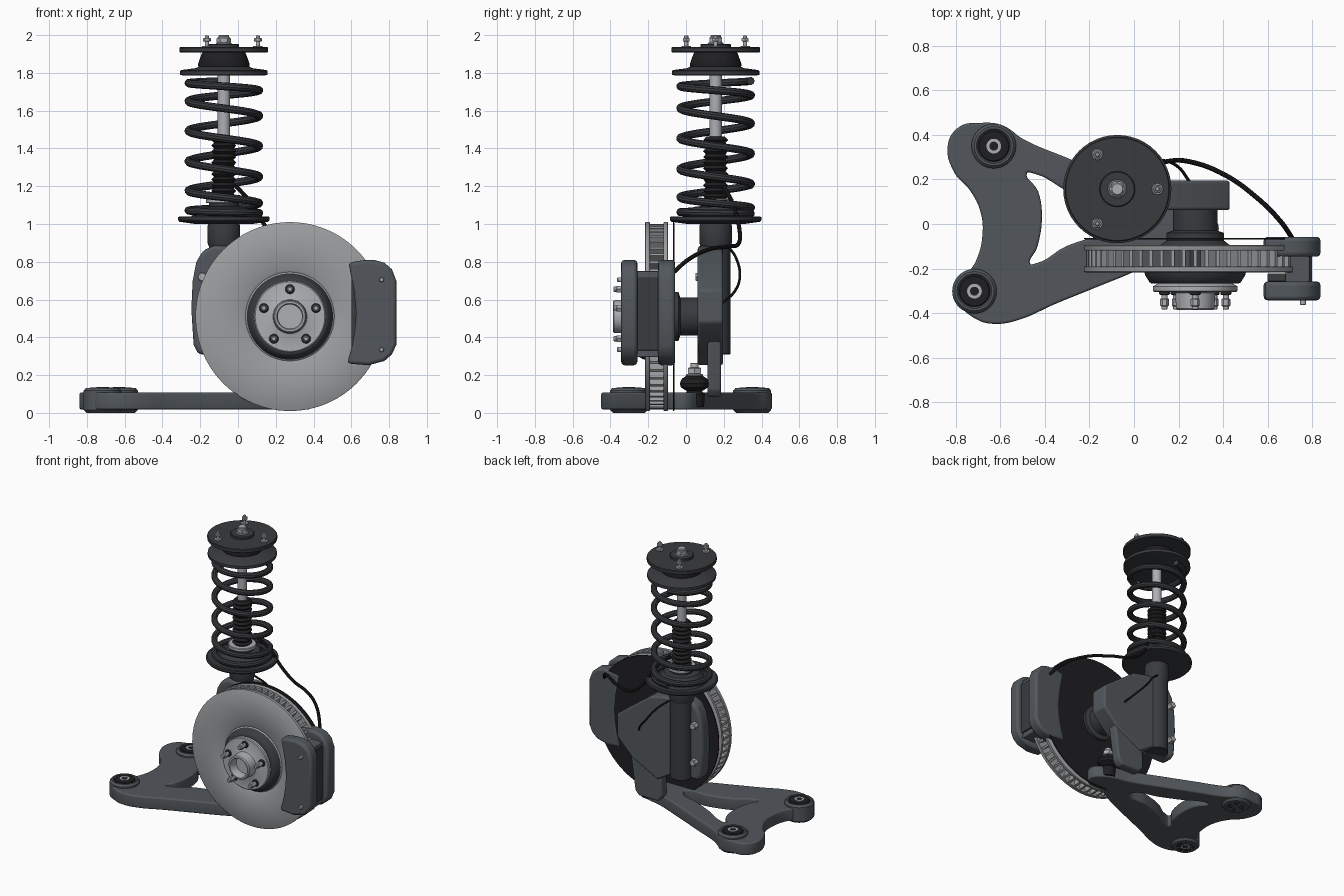
import bpy, bmesh, math
from mathutils import Matrix, Vector

if "Cube" in bpy.data.objects:
    bpy.data.objects.remove(bpy.data.objects["Cube"])

def mat(name, *c):
    m = bpy.data.materials.new(name)
    m.diffuse_color = (*c, 1)
    m.use_nodes = True
    m.node_tree.nodes["Principled BSDF"].inputs["Base Color"].default_value = m.diffuse_color
    return m

ARM = mat("cast_grey", .085, .097, .108)
DARK = mat("dark_metal", .04, .043, .048)
BLACK = mat("rubber", .014, .014, .016)
STEEL = mat("steel", .42, .43, .45)
DISC = mat("disc_steel", .33, .34, .35)

def finish(bm, name, m, loc=(0, 0, 0), rot=(0, 0, 0), bevel=0):
    bmesh.ops.remove_doubles(bm, verts=bm.verts, dist=1e-5)
    bmesh.ops.recalc_face_normals(bm, faces=bm.faces)
    me = bpy.data.meshes.new(name)
    bm.to_mesh(me)
    bm.free()
    o = bpy.data.objects.new(name, me)
    bpy.context.collection.objects.link(o)
    o.location, o.rotation_euler = loc, rot
    return dress(o, m, bevel)

def dress(o, m, bevel=0):
    o.data.materials.clear()
    o.data.materials.append(m)
    bpy.ops.object.select_all(action='DESELECT')
    o.select_set(True)
    bpy.context.view_layer.objects.active = o
    if bevel:
        b = o.modifiers.new("bevel", 'BEVEL')
        b.width, b.segments = bevel, 3
    bpy.ops.object.shade_smooth_by_angle(angle=math.radians(35))
    return o

def lathe(name, prof, loc, m, axis='z', seg=48):
    """Turn (radius, height) points round z, or round -y when axis is 'y'."""
    bm = bmesh.new()
    rings = [[bm.verts.new((r * math.cos(2 * math.pi * i / seg), r * math.sin(2 * math.pi * i / seg), h))
              for i in range(seg)] for r, h in prof]
    for a, b in zip(rings, rings[1:]):
        for i in range(seg):
            j = (i + 1) % seg
            bm.faces.new((a[i], a[j], b[j], b[i]))
    return finish(bm, name, m, loc, (math.pi / 2 if axis == 'y' else 0, 0, 0))

def cyl(name, r, h0, h1, loc, m, axis='z', seg=32, ch=.004):
    return lathe(name, [(0, h0), (r - ch, h0), (r, h0 + ch), (r, h1 - ch), (r - ch, h1), (0, h1)], loc, m, axis, seg)

def prism(name, pts, y0, y1, m, bevel=.01):
    """Extrude an x-z outline from y0 to y1."""
    bm = bmesh.new()
    f = bm.faces.new([bm.verts.new((x, y0, z)) for x, z in pts])
    g = bmesh.ops.extrude_face_region(bm, geom=[f])
    bmesh.ops.translate(bm, vec=(0, y1 - y0, 0), verts=[v for v in g['geom'] if isinstance(v, bmesh.types.BMVert)])
    return finish(bm, name, m, bevel=bevel)

def curve(name, splines, m, bevel, extrude=0, flat=False, loc=(0, 0, 0), res=10):
    cu = bpy.data.curves.new(name, 'CURVE')
    cu.dimensions = '2D' if flat else '3D'
    if flat:
        cu.fill_mode = 'BOTH'
    cu.bevel_depth, cu.extrude, cu.bevel_resolution, cu.resolution_u = bevel, extrude, 3, res
    cu.use_fill_caps = True
    for pts in splines:
        s = cu.splines.new('BEZIER')
        s.bezier_points.add(len(pts) - 1)
        s.use_cyclic_u = flat
        for p, c in zip(s.bezier_points, pts):
            p.co = (*c, 0) if len(c) == 2 else c
            p.handle_left_type = p.handle_right_type = 'AUTO'
    o = bpy.data.objects.new(name, cu)
    bpy.context.collection.objects.link(o)
    o.location = loc
    bpy.ops.object.select_all(action='DESELECT')
    o.select_set(True)
    bpy.context.view_layer.objects.active = o
    bpy.ops.object.convert(target='MESH')
    return dress(bpy.context.object, m)

# Strut: body, rod, bellows and spring seats
S = (-.075, .157, 0)
cyl("strut_tube", .079, .31, 1.12, S, DARK)
lathe("strut_collar", [(.079, .88), (.086, .9), (.086, .99), (.079, 1.01)], S, DARK)
cyl("dust_ring", .095, 1.11, 1.135, S, STEEL)
cyl("piston_rod", .033, 1.1, 1.99, S, STEEL)
bel = [(0, 1.13)]
for i in range(11):
    bel += [(.052, 1.13 + i * .03), (.066, 1.145 + i * .03)]
lathe("bellows", bel + [(.05, 1.462), (0, 1.465)], S, BLACK)
lathe("lower_spring_seat", [(.078, 1.0), (.15, 1.0), (.235, 1.012), (.243, 1.022), (.243, 1.036), (.235, 1.04),
                            (.178, 1.03), (.17, 1.045), (.15, 1.05), (.12, 1.09), (.078, 1.095), (.078, 1.0)], S, DARK)
lathe("upper_spring_seat", [(.033, 1.785), (.21, 1.785), (.232, 1.79), (.232, 1.81), (.225, 1.815), (.15, 1.825),
                            (.12, 1.84), (.033, 1.84), (.033, 1.785)], S, DARK)
lathe("mount_rubber", [(0, 1.835), (.135, 1.835), (.137, 1.845), (.118, 1.9), (.11, 1.912), (0, 1.912)], S, BLACK)
cyl("top_mount_plate", .235, 1.908, 1.936, S, DARK, seg=64)
cyl("mount_cap", .08, 1.93, 1.953, S, DARK)
cyl("top_washer", .042, 1.95, 1.96, S, STEEL)
cyl("top_nut", .038, 1.96, 1.985, S, STEEL, seg=6)
cyl("rod_tip", .028, 1.98, 2.0, S, STEEL)
for k in range(3):
    a = k * 2 * math.pi / 3
    p = (S[0] + .18 * math.cos(a), S[1] + .18 * math.sin(a), 0)
    cyl("mount_stud", .011, 1.93, 1.998, p, STEEL, seg=16)
    cyl("mount_stud_flange", .025, 1.936, 1.943, p, STEEL, seg=24, ch=.002)
    cyl("mount_stud_nut", .021, 1.965, 1.985, p, STEEL, seg=6)

# Coil spring with closed ends, heights given per turn
knots = [1.757, 1.68, 1.53, 1.37, 1.21, 1.085, 1.055]
pts = []
for i in range(6 * 12 + 1):
    t = i / 12
    k = min(int(t), 5)
    f = t - k
    p = [knots[max(0, min(6, k + d))] for d in (-1, 0, 1, 2)]
    z = p[1] + .5 * f * (p[2] - p[0] + f * (2 * p[0] - 5 * p[1] + 4 * p[2] - p[3] + f * (3 * (p[1] - p[2]) + p[3] - p[0])))
    a = math.radians(95) + t * 2 * math.pi
    pts.append((S[0] + .187 * math.cos(a), S[1] + .187 * math.sin(a), z))
curve("coil_spring", [pts], DARK, .021, res=4)

# Strut clamp and steering knuckle
prism("strut_clamp", [(-.21, .31), (-.235, .36), (-.247, .55), (-.24, .7), (-.22, .8), (-.185, .86), (-.13, .885),
                      (.0, .885), (.0, .31)], .062, .16, ARM, .02)
prism("knuckle", [(-.1, .85), (.03, .88), (.16, .85), (.43, .65), (.43, .48), (.31, .36), (.1, .25), (-.08, .36)],
      .062, .195, ARM, .012)
prism("knuckle_leg", [(.08, .4), (.33, .4), (.29, .12), (.26, .085), (.1, .085), (.07, .13)], .115, .185, ARM, .012)
for z in (.45, .72):
    cyl("clamp_bolt", .025, -.2, -.05, (-.19, 0, z), STEEL, 'y', 6)

# Brake disc, shield and hub, all turned about the wheel axis
W = (.275, 0, .51)
lathe("disc_front_plate", [(.2, .19), (.497, .19), (.5, .194), (.5, .214), (.494, .218), (.245, .218), (.235, .212),
                           (.225, .22), (.2, .22), (.2, .19)], W, DISC, 'y', 96)
lathe("disc_rear_plate", [(.3, .094), (.494, .094), (.5, .098), (.5, .115), (.497, .12), (.3, .12), (.3, .094)], W, DISC, 'y', 96)
bm = bmesh.new()
for k in range(60):
    bmesh.ops.create_cube(bm, size=1, matrix=Matrix.Rotation(k * math.pi / 30, 4, 'Y')
                          @ Matrix.Translation((.4, -.155, 0)) @ Matrix.Diagonal((.18, .076, .016, 1)))
finish(bm, "disc_vanes", DISC, W)
lathe("disc_inner_drum", [(.31, .1), (.31, .2)], W, DARK, 'y', 64)
lathe("disc_hat", [(.2, .12), (.2, .19), (.232, .2), (.225, .23), (.205, .262), (.195, .268), (0, .268)], W, DARK, 'y', 64)
lathe("hub_flange", [(0, .265), (.165, .265), (.18, .275), (.19, .28), (.19, .3), (.184, .305), (.1, .305), (.09, .31),
                     (.086, .38), (.08, .387), (.07, .387), (.064, .375), (.064, .32), (0, .32)], W, STEEL, 'y', 64)
for k in range(5):
    a = math.radians(90 + 72 * k)
    p = (W[0] + .145 * math.cos(a), 0, W[2] + .145 * math.sin(a))
    cyl("wheel_stud", .014, .29, .385, p, STEEL, 'y', 16)
    cyl("wheel_stud_collar", .025, .303, .318, p, DARK, 'y', 24)
    cyl("wheel_stud_nut", .02, .335, .37, p, STEEL, 'y', 6)
cyl("dust_shield", .5, .062, .069, W, BLACK, 'y', 96, .002)
lathe("bearing_housing", [(0, -.07), (.1, -.07), (.1, .03), (.13, .04), (.13, .075), (.2, .13), (0, .13)], W, DARK, 'y')

# Brake caliper: two halves, bridges and pins
cal = [(.578, .262), (.605, .36), (.62, .45), (.625, .53), (.615, .64), (.585, .795), (.66, .808), (.72, .81),
       (.775, .795), (.815, .76), (.838, .70), (.838, .36), (.815, .31), (.775, .275), (.69, .252)]
prism("caliper_front", cal, -.343, -.258, ARM, .018)
prism("caliper_rear", cal, -.147, -.058, ARM, .018)
for z in (.33, .715):
    prism("caliper_bridge", [(.68, z - .035), (.79, z - .035), (.79, z + .035), (.68, z + .035)], -.27, -.14, ARM, .006)
    cyl("caliper_pin", .013, .33, .365, (.76, 0, z + .005 if z < .5 else z - .01), STEEL, 'y', 16)
prism("brake_bridge_wall", [(.782, .33), (.8, .33), (.8, .72), (.782, .72)], -.27, -.14, DARK, .004)
for y in (-.222, -.094):
    prism("brake_pad", [(.6, .33), (.76, .33), (.76, .73), (.6, .73)], y - .036, y - .0005 if y < -.2 else y, DARK, .004) \
        if y < -.2 else None

# Lower control arm: outline and window as one flat curve
outer = [(-.825, .36), (-.775, .43), (-.70, .443), (-.60, .435), (-.5, .37), (-.3, .285), (-.1, .2), (.12, .11), (.32, .045),
         (.37, -.02), (.33, -.08), (.2, -.1), (.05, -.18), (-.2, -.285), (-.36, -.35), (-.52, -.42), (-.62, -.438), (-.70, -.42),
         (-.77, -.35), (-.75, -.25), (-.70, -.17), (-.67, -.05), (-.68, .06), (-.73, .16), (-.80, .24)]
hole = [(-.49, .235), (-.44, .14), (-.425, .02), (-.445, -.1), (-.475, -.185), (-.43, -.185), (-.3, -.11), (-.15, -.065),
        (.03, -.03), (.02, .02), (-.15, .09), (-.3, .16), (-.44, .235)]
curve("control_arm", [outer, hole], ARM, .011, .034, True, (0, 0, .063), 6)
for n, x, y in (("rear", -.63, .35), ("front", -.717, -.302)):
    lathe(n + "_bushing_boss", [(0, 0), (.085, 0), (.1, .015), (.1, .118), (.088, .132), (.078, .132), (.072, .124), (0, .124)],
          (x, y, 0), ARM)
    for z0, z1 in ((-.001, .01), (.12, .134)):
        cyl(n + "_bushing_rubber", .07, z0 + .001, z1, (x, y, 0), BLACK)
    lathe(n + "_bushing_sleeve", [(.02, .0), (.033, .0), (.033, .138), (.02, .138), (.02, .0)], (x, y, 0), STEEL)

# Ball joint
B = (.272, .045, 0)
lathe("ball_joint_boot", [(0, .03), (.05, .03), (.055, .1), (.04, .115), (.072, .135), (.078, .155), (.068, .18),
                          (.045, .195), (0, .195)], B, BLACK)
cyl("ball_joint_washer", .045, .193, .205, B, STEEL)
cyl("ball_joint_nut", .04, .205, .24, B, STEEL, seg=6)
cyl("ball_joint_stud", .022, .2, .265, B, STEEL, seg=20)

# Brake hose and sensor wire
curve("brake_hose", [[(-.01, .2, 1.2), (.08, .25, 1.1), (.16, .283, .97), (.25, .28, .9), (.4, .225, .88), (.55, .12, .865),
                      (.66, .01, .81), (.715, -.07, .74)]], BLACK, .011)
curve("sensor_wire", [[(-.02, .225, .88), (.05, .265, .82), (.13, .285, .72), (.2, .255, .64), (.25, .19, .58)]], BLACK, .007)
